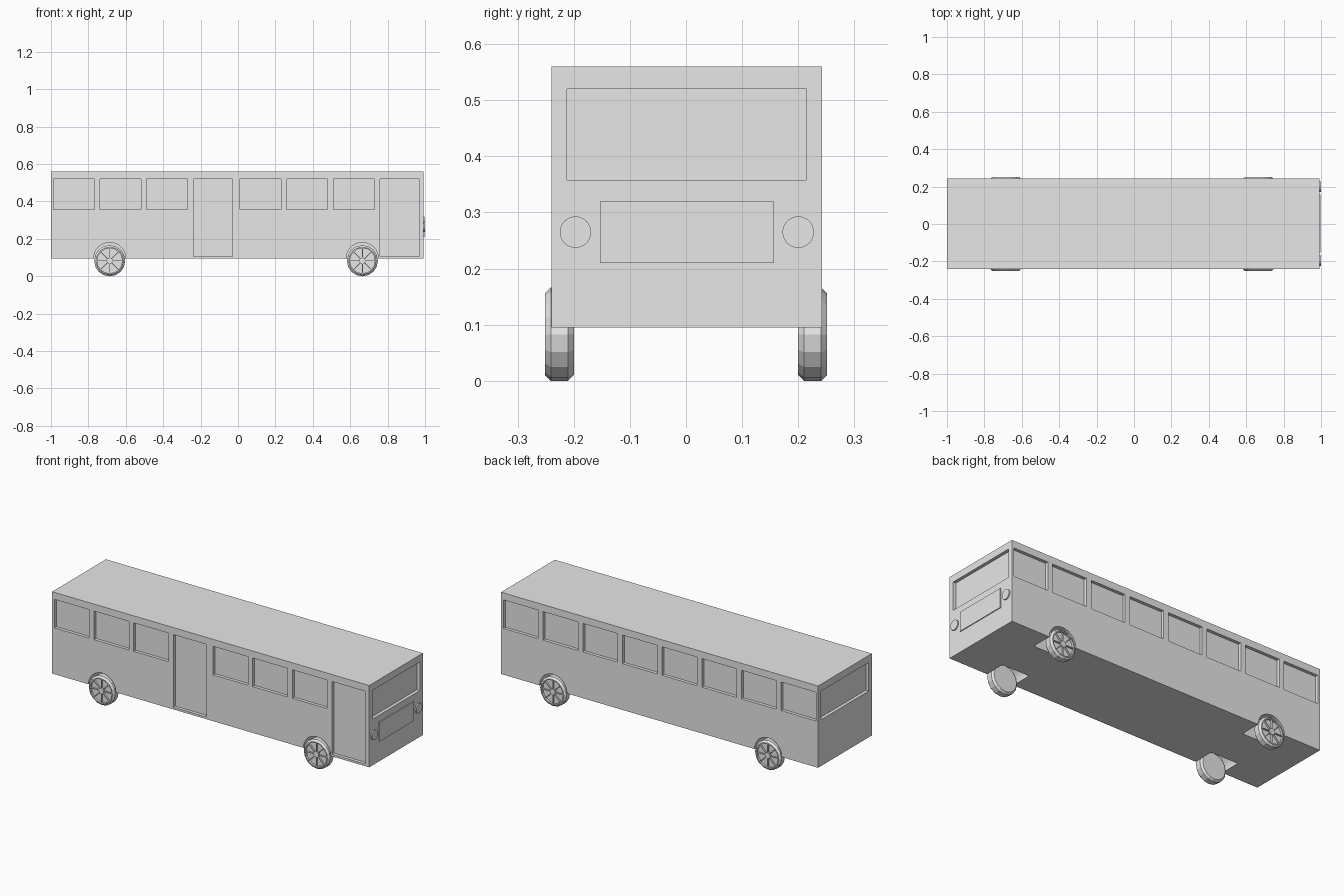
import bpy, bmesh, math
from mathutils import Matrix, Vector

cube = bpy.data.objects.get("Cube")
if cube:
    bpy.data.objects.remove(cube, do_unlink=True)

grey = bpy.data.materials.new("light_grey")
grey.use_nodes = True
grey.diffuse_color = (0.8, 0.8, 0.8, 1)
grey.node_tree.nodes["Principled BSDF"].inputs["Base Color"].default_value = (0.8, 0.8, 0.8, 1)


def box(bm, lo, hi):
    lo, hi = Vector(lo), Vector(hi)
    m = Matrix.Translation((lo + hi) / 2) @ Matrix.Diagonal((*(hi - lo), 1))
    bmesh.ops.create_cube(bm, size=1, matrix=m)


def cylinder(bm, centre, radius, depth, axis, sides=32):
    turn = Matrix.Rotation(math.pi / 2, 4, "X" if axis == "Y" else "Y")
    bmesh.ops.create_cone(bm, cap_ends=True, segments=sides, radius1=radius, radius2=radius,
                          depth=depth, matrix=Matrix.Translation(centre) @ turn)


def finish(bm, name):
    bmesh.ops.recalc_face_normals(bm, faces=bm.faces)
    mesh = bpy.data.meshes.new(name)
    bm.to_mesh(mesh)
    bm.free()
    mesh.materials.append(grey)
    obj = bpy.data.objects.new(name, mesh)
    bpy.context.collection.objects.link(obj)
    return obj


BACK, FRONT, RIGHT, LEFT = -1.0, 0.993, -0.24, 0.242
FLOOR, ROOF, SILL, HEAD = 0.095, 0.56, 0.358, 0.52
RECESS, OUT = 0.018, 0.05
AXLES = (-0.686, 0.665)

# Body shell
bm = bmesh.new()
box(bm, (BACK, RIGHT, FLOOR), (FRONT, LEFT, ROOF))
body = finish(bm, "body")

# Recesses for the side windows, two doors, end windows and wheel wells
bm = bmesh.new()
for i in range(8):
    x = -0.987 + 0.2495 * i
    door = i in (3, 7)
    width = 0.21 if door else 0.219
    box(bm, (x, RIGHT - OUT, 0.107 if door else SILL), (x + width, RIGHT + RECESS, HEAD))
    box(bm, (x, LEFT - RECESS, SILL), (x + 0.219, LEFT + OUT, HEAD))
box(bm, (FRONT - RECESS, -0.212, SILL), (FRONT + OUT, 0.215, HEAD))
box(bm, (BACK - OUT, -0.212, SILL), (BACK + RECESS, 0.215, HEAD))
for x in AXLES:
    for y in (RIGHT, LEFT):
        cylinder(bm, (x, y, FLOOR), 0.086, 0.24, "Y")
cutter = finish(bm, "recess_cutter")
cutter.hide_render = True

mod = body.modifiers.new("recesses", "BOOLEAN")
mod.operation = "DIFFERENCE"
mod.solver = "EXACT"
mod.object = cutter
bpy.context.view_layer.objects.active = body
body.select_set(True)
bpy.ops.object.modifier_apply(modifier=mod.name)
bpy.data.objects.remove(cutter, do_unlink=True)

# Front grille panel
bm = bmesh.new()
box(bm, (FRONT - 0.005, -0.153, 0.21), (0.998, 0.157, 0.32))
finish(bm, "grille")

# Headlights
for side, y in (("right", -0.197), ("left", 0.2)):
    bm = bmesh.new()
    cylinder(bm, (0.993, y, 0.265), 0.028, 0.014, "X")
    finish(bm, side + "_headlight")

# Wheels: a lathed tyre with recessed rim, hub and thin spokes
PROFILE = [(0, 0), (0.073, 0), (0.083, 0.01), (0.083, 0.041), (0.073, 0.051),
           (0.067, 0.051), (0.067, 0.039), (0.017, 0.039), (0.017, 0.049), (0, 0.049)]
SPOKES = 8


def wheel(name, x, side):
    bm = bmesh.new()
    verts = [bm.verts.new((0, y, -r)) for r, y in PROFILE]
    edges = [bm.edges.new(pair) for pair in zip(verts, verts[1:])]
    bmesh.ops.spin(bm, geom=verts + edges, cent=(0, 0, 0), axis=(0, 1, 0),
                   angle=math.tau, steps=16, use_merge=True)
    bmesh.ops.remove_doubles(bm, verts=bm.verts, dist=0.0001)
    for i in range(SPOKES):
        before = set(bm.verts)
        box(bm, (-0.002, 0.037, 0.015), (0.002, 0.048, 0.069))
        spoke = [v for v in bm.verts if v not in before]
        bmesh.ops.rotate(bm, verts=spoke, cent=(0, 0, 0),
                         matrix=Matrix.Rotation(math.tau * i / SPOKES, 3, "Y"))
    bmesh.ops.scale(bm, vec=(1, side, 1), verts=bm.verts)
    bmesh.ops.translate(bm, vec=(x, side * 0.2, 0.083), verts=bm.verts)
    finish(bm, name)


for end, x in zip(("rear", "front"), AXLES):
    for label, side in (("right", -1), ("left", 1)):
        wheel(f"{end}_{label}_wheel", x, side)
